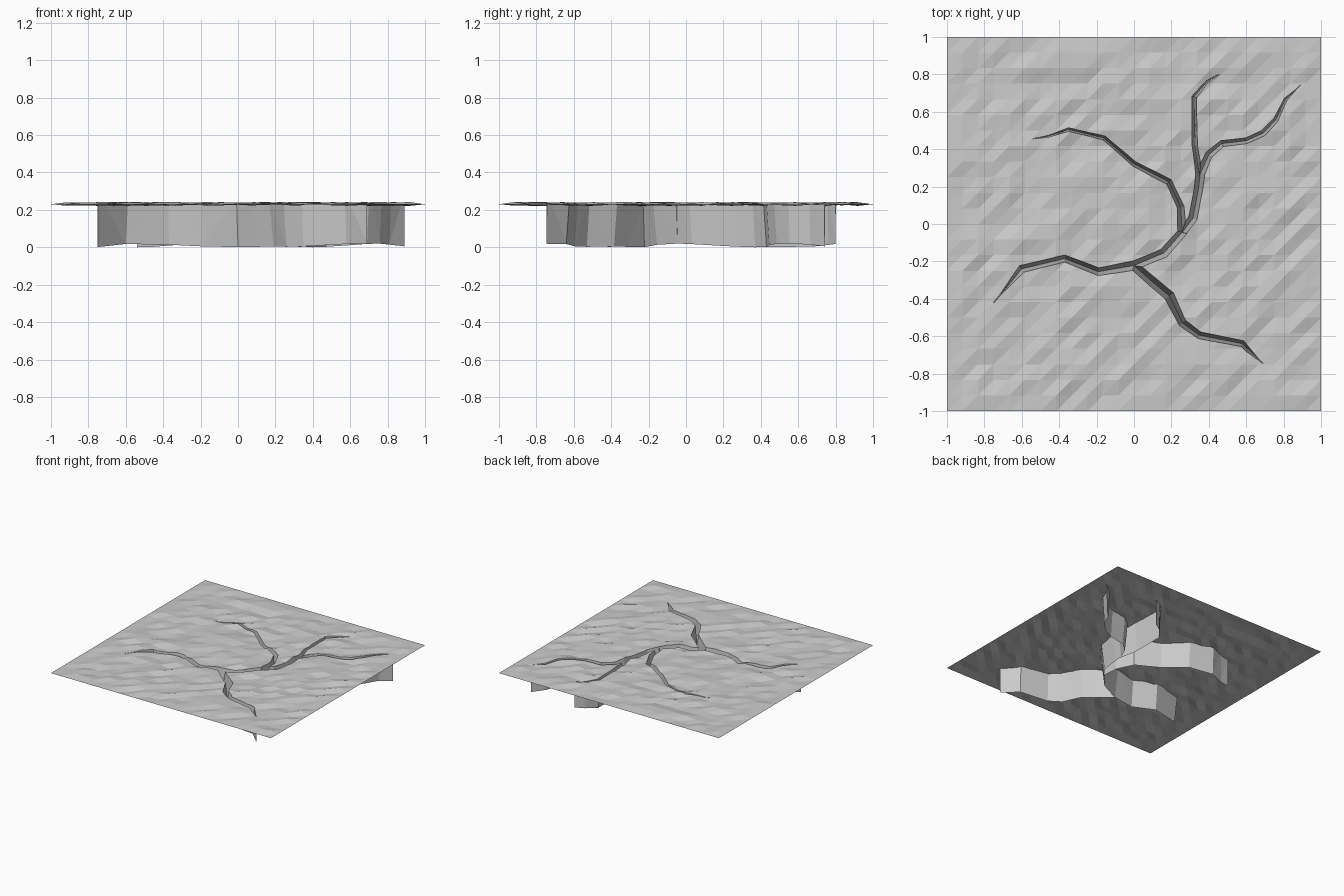
import bpy, bmesh, math, random
from mathutils import Vector

if "Cube" in bpy.data.objects:
    bpy.data.objects.remove(bpy.data.objects["Cube"])

random.seed(4)
TOP, N = 0.23, 24
scene = bpy.context.scene


def make_object(name, bm):
    bmesh.ops.recalc_face_normals(bm, faces=bm.faces)
    me = bpy.data.meshes.new(name)
    bm.to_mesh(me)
    bm.free()
    ob = bpy.data.objects.new(name, me)
    scene.collection.objects.link(ob)
    return ob


def ground_block():
    # Rough triangulated top, flat rim; temporary sides and base make it solid
    bm = bmesh.new()
    g = [[None] * (N + 1) for _ in range(N + 1)]
    for i in range(N + 1):
        for j in range(N + 1):
            rim = i in (0, N) or j in (0, N)
            dz = 0 if rim else random.uniform(-0.009, 0.012)
            g[i][j] = bm.verts.new((2 * i / N - 1, 2 * j / N - 1, TOP + dz))
    for i in range(N):
        for j in range(N):
            a, b, c, d = g[i][j], g[i + 1][j], g[i + 1][j + 1], g[i][j + 1]
            bm.faces.new((a, b, c))
            bm.faces.new((a, c, d))
    rim_edges = [e for e in bm.edges if e.is_boundary]
    ext = bmesh.ops.extrude_edge_only(bm, edges=rim_edges)["geom"]
    for v in ext:
        if isinstance(v, bmesh.types.BMVert):
            v.co.z = -1
    bmesh.ops.contextual_create(bm, geom=[e for e in ext if isinstance(e, bmesh.types.BMEdge)])
    return make_object("cracked_ground", bm)


def crack_cutter(path, widths):
    # V-shaped wedge swept along a path, mitred at the bends
    pts = [Vector(p) for p in path]
    bm = bmesh.new()
    rings = []
    for i, p in enumerate(pts):
        d0 = (p - pts[max(i - 1, 0)]).normalized()
        d1 = (pts[min(i + 1, len(pts) - 1)] - p).normalized()
        d = (d0 + d1).normalized()
        miter = 1 / max(0.6, d.dot(d1 if d1.length else d0))
        side = Vector((-d.y, d.x)) * widths[i] * miter
        zb = 0.01 + 0.01 * math.sin(7 * p.x + 5 * p.y)
        zt = 0.30
        side *= (zt - zb) / (TOP - zb)
        rings.append([bm.verts.new((*(p + side), zt)),
                      bm.verts.new((*p, zb)),
                      bm.verts.new((*(p - side), zt))])
    for r, s in zip(rings, rings[1:]):
        for k in range(3):
            m = (k + 1) % 3
            bm.faces.new((r[k], r[m], s[m], s[k]))
    bm.faces.new(rings[0])
    bm.faces.new(rings[-1])
    bmesh.ops.triangulate(bm, faces=bm.faces)
    ob = make_object("crack_cutter", bm)
    ob.hide_render = True
    return ob


W = 0.025
cracks = [
    # main crack, left tip round to upper left tip
    ([(-.75, -.42), (-.60, -.24), (-.37, -.185), (-.19, -.255), (0, -.222), (.16, -.155),
      (.258, -.045), (.25, .09), (.187, .225), (0, .322), (-.16, .46), (-.35, .505),
      (-.46, .468), (-.54, .456)],
     [.002, .02, .018, .02, .024, .024, .022, .018, .016, .014, .011, .009, .005, .001]),
    # right upper branch
    ([(.258, -.045), (.315, .03), (.345, .19), (.355, .27), (.40, .37), (.47, .43), (.60, .445),
      (.69, .485), (.757, .555), (.81, .665), (.89, .742)],
     [.02, .023, .023, .023, .02, .016, .015, .015, .012, .009, .001]),
    # upper branch
    ([(.352, .25), (.325, .42), (.322, .68), (.39, .76), (.455, .8)],
     [.02, .014, .011, .006, .001]),
    # lower right branch
    ([(0, -.222), (.10, -.31), (.19, -.385), (.26, -.53), (.35, -.595), (.58, -.64), (.69, -.745)],
     [.024, .026, .026, .02, .018, .016, .001]),
]

# Cut every crack into the ground
ground = ground_block()
bpy.context.view_layer.objects.active = ground
for path, widths in cracks:
    cutter = crack_cutter(path, widths)
    mod = ground.modifiers.new("crack", "BOOLEAN")
    mod.operation, mod.solver, mod.object = "DIFFERENCE", "EXACT", cutter
    bpy.ops.object.modifier_apply(modifier=mod.name)
    bpy.data.objects.remove(cutter)

# Remove the temporary sides and base, leaving an open sheet with crack walls
bm = bmesh.new()
bm.from_mesh(ground.data)
outer = []
for f in bm.faces:
    c = f.calc_center_median()
    if c.z < -0.2 or max(abs(c.x), abs(c.y)) > 0.9995:
        outer.append(f)
bmesh.ops.delete(bm, geom=outer, context="FACES")
bm.to_mesh(ground.data)
bm.free()
